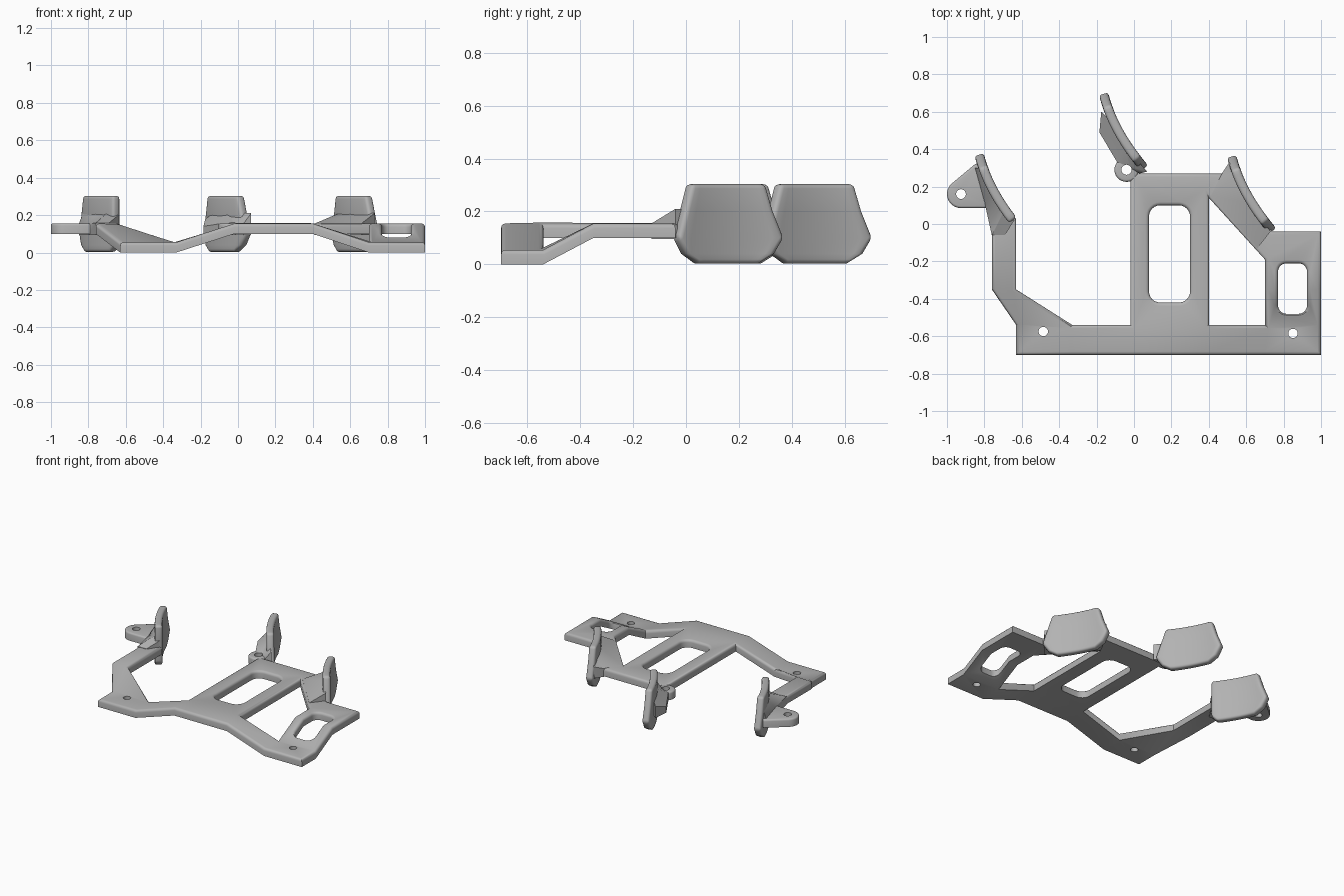
import bpy, bmesh, math
from mathutils import Vector

if "Cube" in bpy.data.objects:
    bpy.data.objects.remove(bpy.data.objects["Cube"])

grey = bpy.data.materials.new("matte grey")
grey.use_nodes = True
colour = (0.45, 0.45, 0.45, 1)
grey.diffuse_color = colour
grey.node_tree.nodes["Principled BSDF"].inputs["Base Color"].default_value = colour

LOW, THICK = 0.10, 0.055   # underside and thickness of the raised deck
TOP = LOW + THICK


def to_object(name, bm):
    bmesh.ops.recalc_face_normals(bm, faces=bm.faces)
    mesh = bpy.data.meshes.new(name)
    bm.to_mesh(mesh)
    bm.free()
    mesh.materials.append(grey)
    ob = bpy.data.objects.new(name, mesh)
    bpy.context.collection.objects.link(ob)
    return ob


def prism(bm, plan, low, tops):
    """Upright prism whose top may have a different height at each corner."""
    n = len(plan)
    a = [bm.verts.new((x, y, low)) for x, y in plan]
    b = [bm.verts.new((x, y, t)) for (x, y), t in zip(plan, tops)]
    bm.faces.new(a[::-1])
    cap = bm.faces.new(b)
    for i in range(n):
        j = (i + 1) % n
        bm.faces.new((a[i], a[j], b[j], b[i]))
    bmesh.ops.triangulate(bm, faces=[cap])


def arc(cx, cy, r, start, end, steps):
    angles = [math.radians(start + (end - start) * i / steps) for i in range(steps + 1)]
    return [(cx + r * math.cos(a), cy + r * math.sin(a)) for a in angles]


def circle(cx, cy, r, steps=24):
    return arc(cx, cy, r, 0, 360, steps)[:-1]


def slot(x0, x1, y0, y1, r):
    return (arc(x1 - r, y1 - r, r, 0, 90, 6) + arc(x0 + r, y1 - r, r, 90, 180, 6)
            + arc(x0 + r, y0 + r, r, 180, 270, 6) + arc(x1 - r, y0 + r, r, 270, 360, 6))


def cutter(name, plans):
    bm = bmesh.new()
    for p in plans:
        prism(bm, p, -0.2, [0.5] * len(p))
    ob = to_object(name, bm)
    ob.hide_render = True
    return ob


def apply_modifiers(ob):
    bpy.context.view_layer.update()
    dg = bpy.context.evaluated_depsgraph_get()
    mesh = bpy.data.meshes.new_from_object(ob.evaluated_get(dg))
    ob.modifiers.clear()
    ob.data = mesh


def cut(ob, tool):
    m = ob.modifiers.new("cut", "BOOLEAN")
    m.operation, m.solver, m.object = "DIFFERENCE", "EXACT", tool
    apply_modifiers(ob)


def round_top(ob, width):
    """Round only the rim between the top and the upright sides."""
    bm = bmesh.new()
    bm.from_mesh(ob.data)
    bm.normal_update()
    rim = []
    for e in bm.edges:
        if len(e.link_faces) == 2:
            lo, hi = sorted(f.normal.z for f in e.link_faces)
            if hi > 0.7 and abs(lo) < 0.4:
                rim.append(e)
    bmesh.ops.bevel(bm, geom=rim, offset=width, segments=3, profile=0.5,
                    affect="EDGES", clamp_overlap=False)
    bm.to_mesh(ob.data)
    bm.free()


# Frame: cells laid out on plan, each corner with its own underside height
corners = {}
for i, (x, z) in enumerate([(-0.63, 0), (-0.33, 0), (-0.02, LOW),
                            (0.40, LOW), (0.70, 0), (1.0, 0)]):
    corners["f%d" % i] = (x, -0.70, z)
    corners["b%d" % i] = (x, -0.54, z)
for key, x, y in [("arm_l", -0.76, -0.35), ("arm_r", -0.63, -0.35),
                  ("arm_tl", -0.76, 0.05), ("arm_tr", -0.63, 0.03),
                  ("deck_l", -0.02, 0.27), ("deck_r", 0.48, 0.27),
                  ("deck_in", 0.40, 0.14), ("diag_in", 0.70, -0.19),
                  ("diag_out", 0.74, -0.04), ("pad_l", 0.70, -0.35),
                  ("pad_r", 1.0, -0.35), ("pad_tr", 1.0, -0.04)]:
    corners[key] = (x, y, LOW)
cells = ["f%d f%d b%d b%d" % (i, i + 1, i + 1, i) for i in range(5)]
cells += ["b0 b1 arm_r arm_l", "arm_l arm_r arm_tr arm_tl",
          "b2 b3 deck_in deck_r deck_l", "deck_in diag_in diag_out deck_r",
          "b4 b5 pad_r pad_l", "pad_l pad_r pad_tr diag_out diag_in"]
bm = bmesh.new()
verts = {k: bm.verts.new(p) for k, p in corners.items()}
for c in cells:
    bm.faces.new([verts[k] for k in c.split()])
up = bmesh.ops.extrude_face_region(bm, geom=bm.faces[:], use_keep_orig=True)
bmesh.ops.translate(bm, vec=(0, 0, THICK),
                    verts=[v for v in up["geom"] if isinstance(v, bmesh.types.BMVert)])
frame = to_object("frame", bm)

slots = cutter("slot_cutter", [slot(0.08, 0.30, -0.42, 0.10, 0.06),
                               slot(0.77, 0.925, -0.48, -0.21, 0.045)])
holes = cutter("hole_cutter", [circle(-0.485, -0.575, 0.025), circle(0.85, -0.585, 0.025),
                               circle(-0.04, 0.29, 0.027), circle(-0.925, 0.16, 0.026)])
cut(frame, slots)
round_top(frame, 0.018)
cut(frame, holes)
parts = [frame]

# Screw tabs
for name, plan in [("middle_tab", circle(-0.04, 0.29, 0.065)),
                   ("right_tab", arc(-0.925, 0.16, 0.075, 130, 270, 12)
                    + [(-0.76, 0.085), (-0.71, 0.12), (-0.81, 0.33), (-0.85, 0.32)])]:
    bm = bmesh.new()
    prism(bm, plan, LOW - 0.001, [TOP + 0.001] * len(plan))
    tab = to_object(name, bm)
    round_top(tab, 0.012)
    cut(tab, holes)
    parts.append(tab)

# Gussets that rise from the deck to the backs of the paddles
H = 0.21
gussets = {
    "left_gusset": [(0.41, 0.15, TOP), (0.66, -0.13, TOP), (0.73, -0.04, H),
                    (0.62, 0.11, H), (0.54, 0.26, H), (0.51, 0.33, 0.18), (0.47, 0.27, TOP)],
    "middle_gusset": [(-0.175, 0.60, 0.18), (-0.185, 0.49, 0.14), (-0.09, 0.33, TOP),
                      (-0.02, 0.30, TOP), (0.03, 0.27, TOP), (0.07, 0.28, H),
                      (-0.05, 0.42, H), (-0.13, 0.56, H)],
    "right_gusset": [(-0.76, -0.06, 0.158), (-0.69, -0.06, 0.158), (-0.64, 0.02, 0.2),
                     (-0.70, 0.06, H), (-0.76, 0.15, H), (-0.83, 0.30, H),
                     (-0.85, 0.30, TOP), (-0.80, 0.12, TOP)],
}
for name, pts in gussets.items():
    bm = bmesh.new()
    prism(bm, [p[:2] for p in pts], LOW - 0.005, [p[2] for p in pts])
    g = to_object(name, bm)
    cut(g, holes)
    parts.append(g)


# Curved paddles: a bent sheet with a six-sided outline, thickened and rounded
def bend(y):
    u = (0.37 - y) / 0.43
    return 0.52 + 0.10 * u + 0.14 * u * u


outline = [(0.003, 0.04, 0.27), (0.04, -0.01, 0.33), (0.10, -0.04, 0.365),
           (0.20, -0.015, 0.325), (0.303, 0.01, 0.295)]
COLS = 9
for name, shift, limit in [("left_paddle", (0, 0), -1),
                           ("middle_paddle", (-0.685, 0.335), -1),
                           ("right_paddle", (-1.35, 0.01), 0.01)]:
    bm = bmesh.new()
    rows = []
    for z, y0, y1 in outline:
        y0 = max(y0, limit)
        ys = [y0 + (y1 - y0) * i / COLS for i in range(COLS + 1)]
        rows.append([bm.verts.new((bend(y) + shift[0], y + shift[1], z)) for y in ys])
    for lo, hi in zip(rows, rows[1:]):
        for i in range(COLS):
            bm.faces.new((lo[i], lo[i + 1], hi[i + 1], hi[i]))
    paddle = to_object(name, bm)
    s = paddle.modifiers.new("thickness", "SOLIDIFY")
    s.thickness, s.offset = 0.05, 0
    b = paddle.modifiers.new("rounding", "BEVEL")
    b.width, b.segments, b.limit_method = 0.016, 3, "ANGLE"
    b.angle_limit = math.radians(40)
    apply_modifiers(paddle)
    parts.append(paddle)

# Clean up helpers and smooth the rounded edges
for tool in (slots, holes):
    bpy.data.objects.remove(tool)
bpy.ops.object.select_all(action="DESELECT")
for ob in parts:
    ob.select_set(True)
bpy.context.view_layer.objects.active = frame
bpy.ops.object.shade_smooth_by_angle(angle=math.radians(35))
